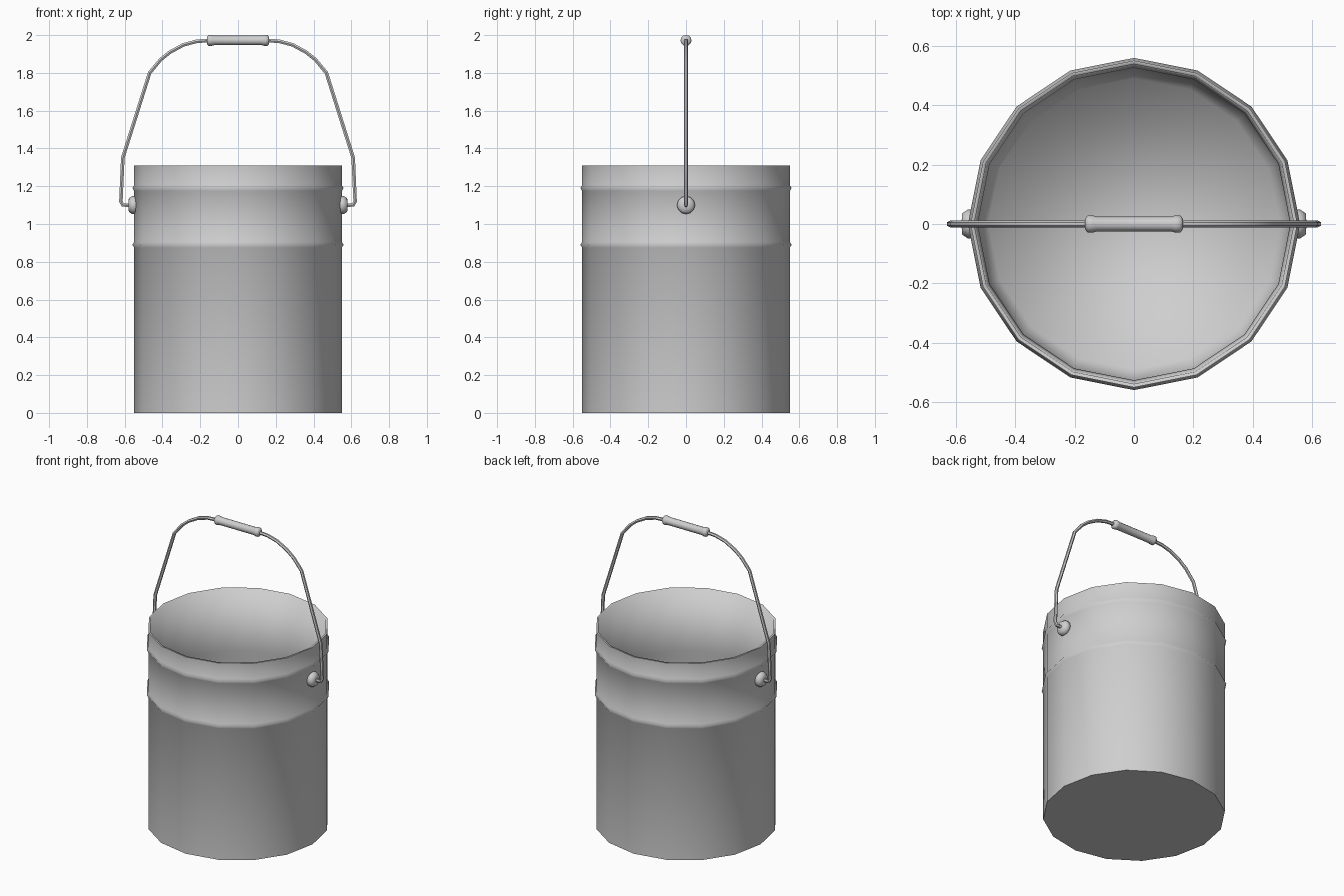
import bpy, bmesh, math
from mathutils import Matrix

cube = bpy.data.objects.get("Cube")
if cube:
    bpy.data.objects.remove(cube, do_unlink=True)


def make_material(name, rgb):
    mat = bpy.data.materials.new(name)
    mat.use_nodes = True
    color = (*rgb, 1)
    mat.diffuse_color = color
    mat.node_tree.nodes["Principled BSDF"].inputs["Base Color"].default_value = color
    return mat


metal = make_material("light_grey_metal", (0.62, 0.62, 0.62))


def lathe(name, profile, sides, matrix=None, sharp_rings=()):
    """Turn a (radius, height) profile about z, capping both ends."""
    bm = bmesh.new()
    rings = []
    for r, h in profile:
        angles = [math.tau * i / sides for i in range(sides)]
        rings.append([bm.verts.new((r * math.cos(a), r * math.sin(a), h)) for a in angles])
    for low, high in zip(rings, rings[1:]):
        for i in range(sides):
            j = (i + 1) % sides
            bm.faces.new((low[i], low[j], high[j], high[i]))
    bm.faces.new(rings[0][::-1])
    bm.faces.new(rings[-1])
    for face in bm.faces:
        face.smooth = True
    for k in sharp_rings:
        for i in range(sides):
            bm.edges.get((rings[k][i], rings[k][(i + 1) % sides])).smooth = False
    bmesh.ops.recalc_face_normals(bm, faces=bm.faces)
    if matrix:
        bm.transform(matrix)
    mesh = bpy.data.meshes.new(name)
    bm.to_mesh(mesh)
    bm.free()
    mesh.materials.append(metal)
    obj = bpy.data.objects.new(name, mesh)
    bpy.context.collection.objects.link(obj)
    return obj


# Bucket: outer wall with two raised beads, thin rim, inner wall and floor
outer = [(0.55, 0)]
for z in (0.89, 1.19):
    outer += [(0.55, z - 0.015), (0.559, z), (0.55, z + 0.015)]
outer.append((0.55, 1.31))
inner = [(0.538, 1.31), (0.526, 0.9), (0.534, 0.86), (0.534, 0.3), (0.49, 0.02)]
lathe("bucket", outer + inner, 16, sharp_rings=(0, len(outer) - 1))

# Handle ears, one on each side
for side, label in ((1, "left"), (-1, "right")):
    turn = Matrix.Translation((0, 0, 1.1)) @ Matrix.Rotation(side * math.pi / 2, 4, "Y")
    lathe(label + "_handle_ear",
          [(0.048, 0.535), (0.048, 0.56), (0.036, 0.578), (0.012, 0.58)], 12, turn)

# Bent wire handle, mirrored about the middle
half = [(0.57, 1.1), (0.61, 1.1), (0.62, 1.12), (0.61, 1.35), (0.468, 1.8),
        (0.41, 1.87), (0.36, 1.91), (0.29, 1.948), (0.22, 1.967), (0.15, 1.972)]
path = half + [(-x, z) for x, z in reversed(half)]
curve = bpy.data.curves.new("wire_handle", "CURVE")
curve.dimensions = "3D"
curve.bevel_depth = 0.011
curve.bevel_resolution = 1
curve.use_fill_caps = True
spline = curve.splines.new("POLY")
spline.points.add(len(path) - 1)
for point, (x, z) in zip(spline.points, path):
    point.co = (x, 0, z, 1)
curve.materials.append(metal)
wire = bpy.data.objects.new("wire_handle", curve)
bpy.context.collection.objects.link(wire)
bpy.ops.object.select_all(action="DESELECT")
wire.select_set(True)
bpy.context.view_layer.objects.active = wire
bpy.ops.object.convert(target="MESH")
bpy.ops.object.shade_smooth_by_angle(angle=math.radians(50))

# Hand grip with thicker ends
end = [(0.018, 0.165), (0.029, 0.155), (0.029, 0.14), (0.025, 0.125)]
grip_profile = [(r, -h) for r, h in end] + end[::-1]
grip_turn = Matrix.Translation((0, 0, 1.972)) @ Matrix.Rotation(math.pi / 2, 4, "Y")
lathe("hand_grip", grip_profile, 12, grip_turn)
